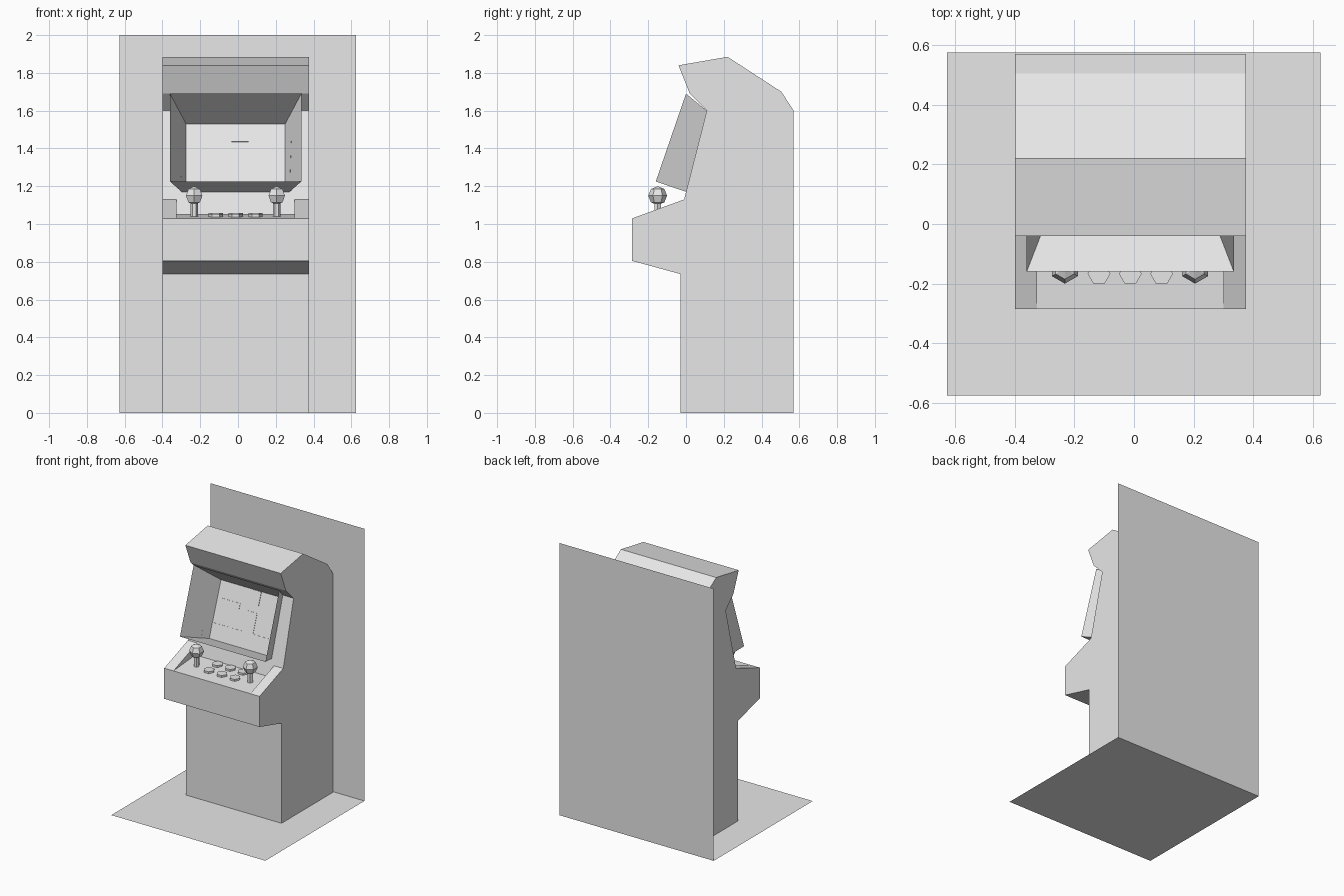
import bpy, bmesh, math
from mathutils import Vector

if "Cube" in bpy.data.objects:
    bpy.data.objects.remove(bpy.data.objects["Cube"])

CX = -0.0125          # centre line of the cabinet
HALF = 0.3875         # half width of the cabinet
REC = 0.3125          # half width of the sunken control panel

grey = bpy.data.materials.new("plain_grey")
grey.diffuse_color = (0.8, 0.8, 0.8, 1)
grey.use_nodes = True
grey.node_tree.nodes["Principled BSDF"].inputs["Base Color"].default_value = grey.diffuse_color


def finish(name, bm):
    bmesh.ops.remove_doubles(bm, verts=bm.verts, dist=0.0002)
    mesh = bpy.data.meshes.new(name)
    bm.to_mesh(mesh)
    bm.free()
    mesh.materials.append(grey)
    ob = bpy.data.objects.new(name, mesh)
    bpy.context.collection.objects.link(ob)
    return ob


def face(bm, pts):
    return bm.faces.new([bm.verts.new(p) for p in pts])


def sheet(name, pts):
    bm = bmesh.new()
    face(bm, pts)
    return finish(name, bm)


# Floor and back wall
X0, X1, Y = -0.628, 0.625, 0.575
sheet("floor", [(X0, -Y, 0), (X1, -Y, 0), (X1, Y, 0), (X0, Y, 0)])
sheet("back_wall", [(X0, Y, 0), (X1, Y, 0), (X1, Y, 2), (X0, Y, 2)])

# Cabinet: side outline (y, z), starting at the front bottom
outline = [(-0.03, 0), (-0.03, 0.735), (-0.285, 0.805), (-0.285, 1.03),
           (-0.01, 1.13), (0.11, 1.6), (0.02, 1.69), (-0.04, 1.84),
           (0.22, 1.885), (0.505, 1.7), (0.57, 1.6), (0.57, 0)]
bm = bmesh.new()
for i, (a, b) in enumerate(zip(outline, outline[1:])):
    if i not in (3, 4):           # console top and screen front stay open
        face(bm, [(CX + HALF, *a), (CX + HALF, *b), (CX - HALF, *b), (CX - HALF, *a)])


def front_y(z):
    """Depth of the sloping screen front at height z."""
    return -0.01 + (z - 1.13) * 0.12 / 0.47


lip, back, corner = (-0.285, 1.03), (-0.01, 1.13), (front_y(1.05), 1.05)
for s in (-1, 1):
    pts = [(CX + s * HALF, y, z) for y, z in outline]
    face(bm, pts if s < 0 else pts[::-1])
    # console rim, sunken side wall and strip beside the screen
    strips = [[(s * HALF, *lip), (s * HALF, *back), (s * REC, *back), (s * REC, *lip)],
              [(s * REC, *lip), (s * REC, *back), (s * REC, *corner)],
              [(s * w, front_y(z), z) for w, z in
               ((HALF, 1.13), (HALF, 1.6), (0.30, 1.6), (0.285, 1.17), (REC, 1.17), (REC, 1.13))]]
    for k, pts in enumerate(strips):
        pts = [(CX + x, y, z) for x, y, z in pts]
        flip = (s < 0) if k == 0 else (s > 0)
        face(bm, pts[::-1] if flip else pts)
# control panel and the wall behind it
top = (front_y(1.17), 1.17)
for a, b in ((lip, corner), (corner, top)):
    face(bm, [(CX - REC, *a), (CX + REC, *a), (CX + REC, *b), (CX - REC, *b)])
finish("cabinet", bm)

# Screen hood: a funnel from the front rim back to the screen
def ring(w, low, high):
    return [(CX - w, *low), (CX + w, *low), (CX + w, *high), (CX - w, *high)]


rim = ring(0.3475, (-0.16, 1.225), (0.0, 1.69))
inner = ring(0.2625, (0.06, 1.15), (0.195, 1.53))
bm = bmesh.new()
for i in range(4):
    j = (i + 1) % 4
    face(bm, [rim[i], rim[j], inner[j], inner[i]])
finish("screen_hood", bm)
sheet("screen", inner)

# Thin picture plates on the screen
slope = 0.135 / 0.38
normal = Vector((0, -1, slope)).normalized()


def plate(name, pts, t=0.003):
    bm = bmesh.new()
    f = face(bm, [Vector((x, 0.06 + (z - 1.15) * slope, z)) for x, z in pts])
    r = bmesh.ops.extrude_face_region(bm, geom=[f])
    for v in r["geom"]:
        if isinstance(v, bmesh.types.BMVert):
            v.co += normal * t
    bmesh.ops.recalc_face_normals(bm, faces=bm.faces)
    finish(name, bm)


plate("picture_bar", [(-0.26, 1.38), (-0.09, 1.38), (-0.09, 1.42), (-0.26, 1.42)])
plate("picture_top_block", [(-0.035, 1.435), (0.055, 1.435), (0.055, 1.528), (-0.035, 1.528)])
plate("picture_ground", [(-0.274, 1.152), (0.249, 1.152), (0.249, 1.255), (0.055, 1.255),
                         (0.055, 1.39), (-0.035, 1.39), (-0.035, 1.255), (-0.274, 1.255)])


# Controls
def panel_z(y):
    return 1.03 + (y + 0.285) * 0.02 / 0.255


def hex_rod(name, x, y, z0, z1, r):
    bm = bmesh.new()
    for k in range(6):
        a, b = math.radians(60 * k), math.radians(60 * k + 60)
        p, q = [(x + r * math.cos(t), y + r * math.sin(t)) for t in (a, b)]
        face(bm, [(*p, z0), (*q, z0), (*q, z1), (*p, z1)])
    face(bm, [(x + r * math.cos(math.radians(60 * k)),
               y + r * math.sin(math.radians(60 * k)), z1) for k in range(6)])
    finish(name, bm)


for side, x in (("left", -0.232), ("right", 0.205)):
    hex_rod(side + "_stick", x, -0.15, 1.035, 1.12, 0.02)
    bm = bmesh.new()
    bmesh.ops.create_uvsphere(bm, u_segments=6, v_segments=4, radius=0.05)
    bmesh.ops.translate(bm, verts=bm.verts, vec=(x, -0.15, 1.15))
    finish(side + "_stick_ball", bm)

for row, y in enumerate((-0.167, -0.07)):
    for col in range(3):
        z = panel_z(y)
        hex_rod(f"button_{row}_{col}", CX + (col - 1) * 0.105, y, z - 0.005, z + 0.012, 0.038)
